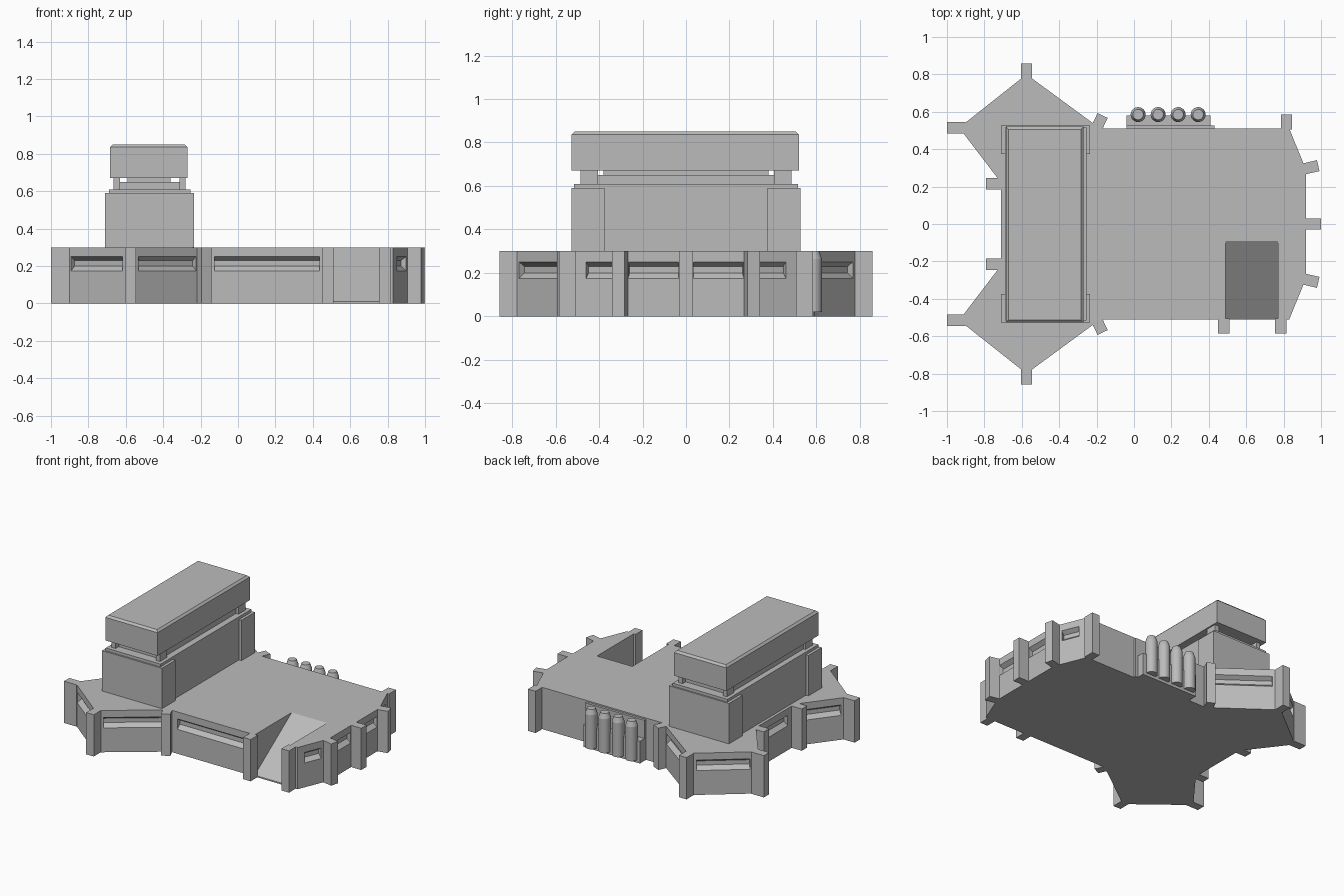
import bpy, bmesh, math
from mathutils import Vector

cube = bpy.data.objects.get("Cube")
if cube:
    bpy.data.objects.remove(cube, do_unlink=True)

GREY = (0.5, 0.5, 0.5, 1)
mat = bpy.data.materials.new("concrete_grey")
mat.use_nodes = True
mat.diffuse_color = GREY
mat.node_tree.nodes["Principled BSDF"].inputs["Base Color"].default_value = GREY
DECK = 0.30


def finish(bm, name):
    bmesh.ops.recalc_face_normals(bm, faces=bm.faces)
    mesh = bpy.data.meshes.new(name)
    bm.to_mesh(mesh)
    bm.free()
    mesh.materials.append(mat)
    obj = bpy.data.objects.new(name, mesh)
    bpy.context.collection.objects.link(obj)
    return obj


def prism(bm, points, shift):
    """Sweep a closed 3D polygon along a vector."""
    face = bm.faces.new([bm.verts.new(p) for p in points])
    new = bmesh.ops.extrude_face_region(bm, geom=[face], use_keep_orig=True)["geom"]
    bmesh.ops.translate(bm, vec=shift, verts=[v for v in new if isinstance(v, bmesh.types.BMVert)])


def box(name, x, y, z, bevel=0):
    bm = bmesh.new()
    prism(bm, [(x[0], y[0], z[0]), (x[1], y[0], z[0]), (x[1], y[1], z[0]), (x[0], y[1], z[0])],
          (0, 0, z[1] - z[0]))
    if bevel:
        top = [e for e in bm.edges if all(v.co.z > z[1] - 0.001 for v in e.verts)]
        bmesh.ops.bevel(bm, geom=top, offset=bevel, segments=1, affect='EDGES')
    return finish(bm, name)


def cut(obj, cutter):
    mod = obj.modifiers.new("cut", 'BOOLEAN')
    mod.operation = 'DIFFERENCE'
    mod.solver = 'EXACT'
    mod.object = cutter
    cutter.hide_render = True
    bpy.context.view_layer.objects.active = obj
    bpy.ops.object.modifier_apply(modifier=mod.name)
    bpy.data.objects.remove(cutter, do_unlink=True)


# Base slab: winged outline mirrored front to back
front = [(-0.71, -0.22), (-0.935, -0.515), (-0.575, -0.80), (-0.18, -0.51), (0.83, -0.51), (0.92, -0.29)]
outline = front + [(x, -y) for x, y in reversed(front)]
bm = bmesh.new()
prism(bm, [(x, y, 0) for x, y in outline], (0, 0, DECK))
base = finish(bm, "fortress_base")


# Firing slits cut into the walls, with sloped lintel and sill
def slit(bm, p, q, margin=0.055):
    p, q = Vector((*p, 0)), Vector((*q, 0))
    along = (q - p).normalized()
    inward = Vector((-along.y, along.x, 0))
    profile = [(-0.01, 0.25), (0, 0.25), (0.03, 0.23), (0.03, 0.2), (0, 0.175), (-0.01, 0.175)]
    start = p + along * margin
    prism(bm, [start + inward * d + Vector((0, 0, z)) for d, z in profile],
          along * ((q - p).length - 2 * margin))


bm = bmesh.new()
for i in (0, 1, 2, 4):
    p, q = front[i], front[i + 1]
    slit(bm, p, q)
    slit(bm, (q[0], -q[1]), (p[0], -p[1]))
slit(bm, (-0.18, -0.51), (0.49, -0.51))
slit(bm, (0.92, -0.30), (0.92, 0), 0.035)
slit(bm, (0.92, 0), (0.92, 0.30), 0.035)
slit(bm, (-0.71, 0.22), (-0.71, -0.22), 0.08)
cut(base, finish(bm, "slit_cutter"))

# Vehicle ramp sunk into the front edge
bm = bmesh.new()
prism(bm, [(0.49, y, z) for y, z in
           [(-0.09, DECK), (-0.09, 0.4), (-0.6, 0.4), (-0.6, 0.01), (-0.51, 0.01)]], (0.28, 0, 0))
cut(base, finish(bm, "ramp_cutter"))


# Buttresses: outer end centre, outward angle, length
def buttress(name, x, y, angle, length=0.1):
    a = math.radians(angle)
    out, side = Vector((math.cos(a), math.sin(a), 0)), Vector((-math.sin(a), math.cos(a), 0)) * 0.03
    end = Vector((x, y, 0))
    back = end - out * length
    bm = bmesh.new()
    prism(bm, [end - side, end + side, back + side, back - side], (0, 0, DECK))
    finish(bm, name)


for s, tag in ((1, "back"), (-1, "front")):
    buttress("wing_tip_buttress_" + tag, -0.575, s * 0.858, s * 90)
    buttress("wing_side_buttress_" + tag, -1.0, s * 0.515, 180)
    buttress("inner_side_buttress_" + tag, -0.79, s * 0.215, 180)
    buttress("wing_root_buttress_" + tag, -0.168, s * 0.58, s * 65)
    buttress("end_buttress_" + tag, 0.985, s * 0.312, s * 13)
    buttress("corner_buttress_" + tag, 0.815 if s > 0 else 0.785, s * 0.585, s * 90, 0.08)
buttress("ramp_buttress", 0.48, -0.585, -90, 0.08)
buttress("end_buttress_middle", 1.0, 0, 0)

# Tower body with thicker ends
box("tower_core", (-0.69, -0.255), (-0.515, 0.515), (DECK, 0.61))
for s, tag in ((1, "back"), (-1, "front")):
    ys = sorted((s * 0.375, s * 0.527))
    box("tower_end_" + tag, (-0.71, -0.235), ys, (DECK, 0.59))

# Neck with corner posts and a viewing gap below the roof
box("neck_wall", (-0.65, -0.30), (-0.45, 0.45), (0.61, 0.65))
box("neck_core", (-0.59, -0.36), (-0.38, 0.38), (0.61, 0.68))
for x in (-0.665, -0.313):
    for y in (-0.485, 0.405):
        box("neck_post", (x, x + 0.033), (y, y + 0.08), (0.61, 0.68))
box("tower_roof", (-0.685, -0.27), (-0.527, 0.52), (0.67, 0.85), 0.014)

# Rack of tanks on the back wall
box("tank_backplate", (-0.04, 0.43), (0.50, 0.527), (0, 0.29))
box("tank_rack", (-0.04, 0.41), (0.50, 0.58), (0, 0.16))
for i in range(4):
    bm = bmesh.new()
    for r1, r2, low, high in ((0.04, 0.04, 0.02, 0.265), (0.04, 0.028, 0.265, 0.30)):
        ring = bmesh.ops.create_cone(bm, cap_ends=True, segments=24, radius1=r1, radius2=r2, depth=high - low)
        bmesh.ops.translate(bm, verts=ring["verts"], vec=(0.022 + i * 0.107, 0.585, (low + high) / 2))
    tank = finish(bm, "tank")
    bpy.ops.object.select_all(action='DESELECT')
    tank.select_set(True)
    bpy.context.view_layer.objects.active = tank
    bpy.ops.object.shade_smooth_by_angle()
